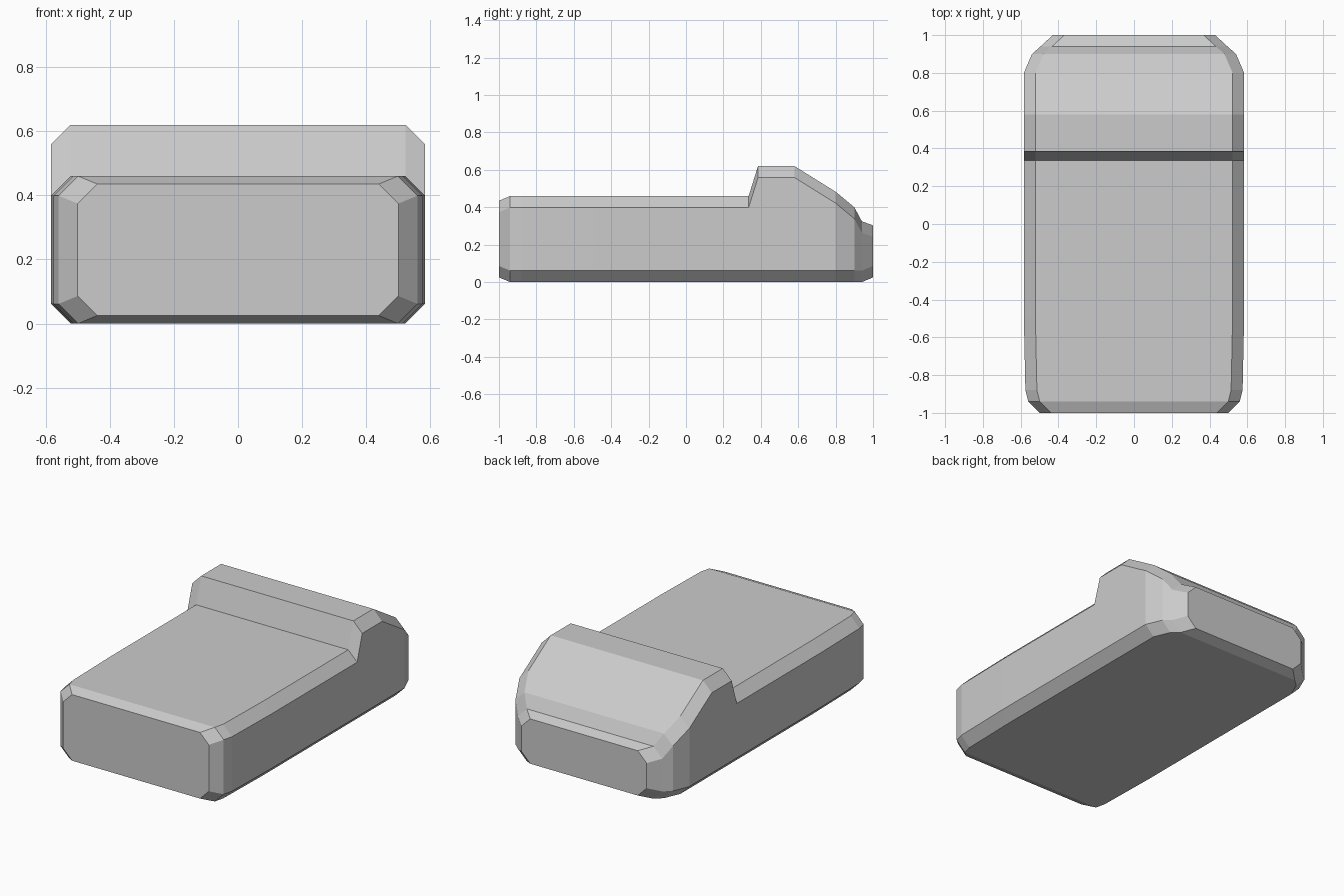
import bpy, bmesh

if "Cube" in bpy.data.objects:
    bpy.data.objects.remove(bpy.data.objects["Cube"])

# Octagonal cross-sections from front to back: y, half width, bottom z, top z
SECTIONS = [
    (-1.00, 0.50, 0.025, 0.435),
    (-0.94, 0.56, 0.0, 0.46),
    (-0.88, 0.575, 0.0, 0.46),
    (-0.50, 0.583, 0.0, 0.46),
    (0.335, 0.583, 0.0, 0.46),
    (0.385, 0.583, 0.0, 0.62),
    (0.58, 0.583, 0.0, 0.62),
    (0.80, 0.583, 0.0, 0.483),
    (0.90, 0.54, 0.0, 0.40),
    (0.94, 0.495, 0.0, 0.325),
    (1.00, 0.43, 0.025, 0.303),
]
CHAMFER = 0.061


def ring(bm, y, w, z0, z1, c=CHAMFER):
    right = [(w - c, z0), (w, z0 + c), (w, z1 - c), (w - c, z1)]
    left = [(-x, z) for x, z in reversed(right)]
    return [bm.verts.new((x, y, z)) for x, z in right + left]


def loft(name, sections):
    bm = bmesh.new()
    rings = [ring(bm, *s) for s in sections]
    for a, b in zip(rings, rings[1:]):
        for i in range(len(a)):
            j = (i + 1) % len(a)
            bm.faces.new((a[i], a[j], b[j], b[i]))
    bm.faces.new(rings[0])
    bm.faces.new(rings[-1])
    bmesh.ops.recalc_face_normals(bm, faces=bm.faces)
    mesh = bpy.data.meshes.new(name)
    bm.to_mesh(mesh)
    bm.free()
    obj = bpy.data.objects.new(name, mesh)
    bpy.context.collection.objects.link(obj)
    return obj


# Chamfered body with the raised hump near the back
loft("body_shell", SECTIONS)
